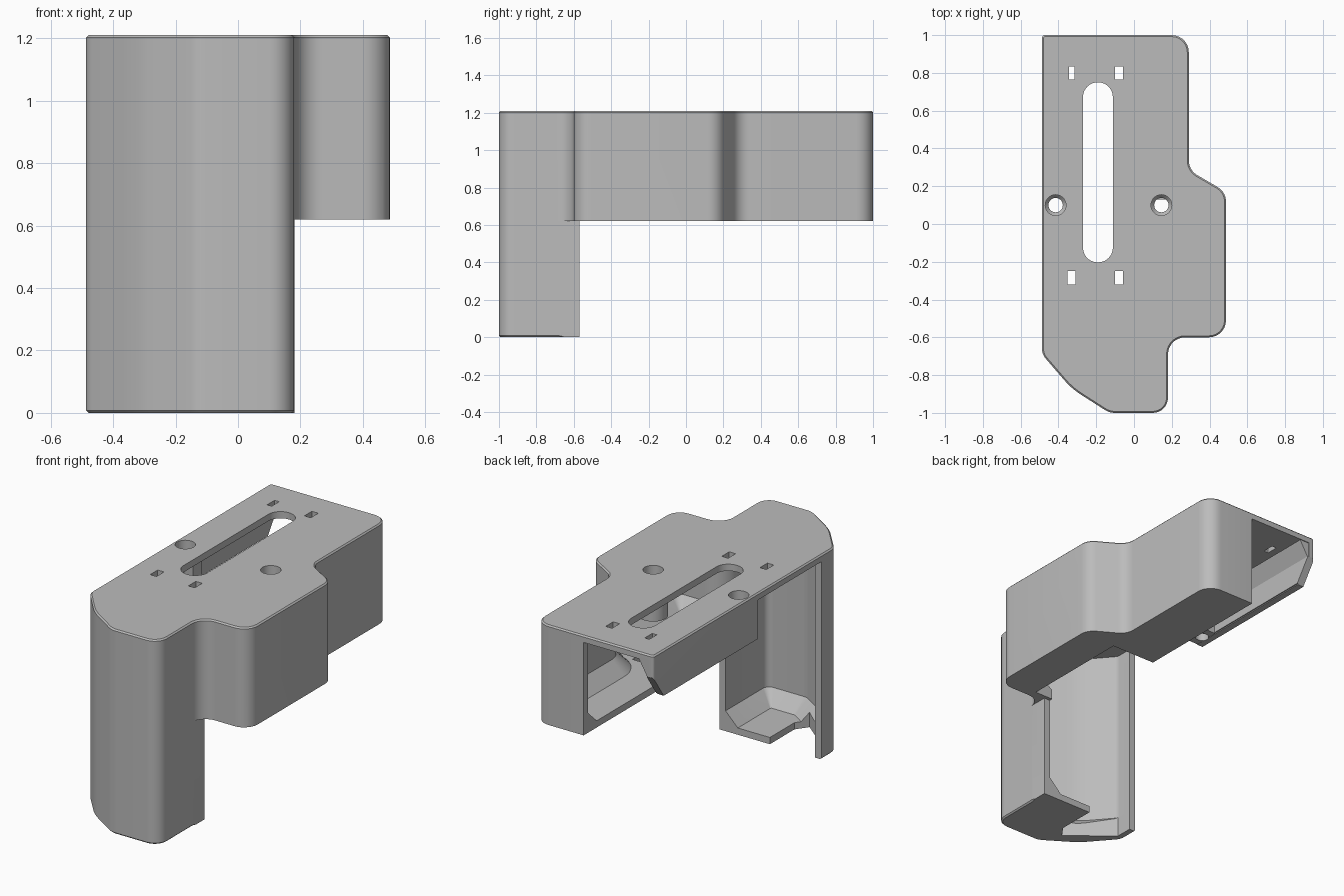
import bpy, bmesh, math
from mathutils import Vector

if "Cube" in bpy.data.objects:
    bpy.data.objects.remove(bpy.data.objects["Cube"])

gray = bpy.data.materials.new("plain_gray")
gray.use_nodes = True
COLOR = (0.5, 0.5, 0.5, 1)
gray.diffuse_color = COLOR
gray.node_tree.nodes["Principled BSDF"].inputs["Base Color"].default_value = COLOR


def rounded(corners, inset=0.0, steps=7):
    """Counter-clockwise outline of (x, y, radius) corners, moved inward and filleted."""
    n = len(corners)
    pts = [Vector(c[:2]) for c in corners]
    dirs = [(pts[(i + 1) % n] - pts[i]).normalized() for i in range(n)]
    out = []
    for i, corner in enumerate(corners):
        a, b = dirs[i - 1], dirs[i]
        na, nb = Vector((-a.y, a.x)), Vector((-b.y, b.x))
        p = pts[i] + (na + nb) * inset / (1 + na.dot(nb))
        turn = math.atan2(a.cross(b), a.dot(b))
        side = 1 if turn > 0 else -1
        r = max(corner[2] - side * inset, 0.008)
        center = p + (na + nb) * side * r / (1 + na.dot(nb))
        for k in range(steps + 1):
            ang = turn * k / steps
            n0 = -na * side * r
            c, s = math.cos(ang), math.sin(ang)
            out.append(center + Vector((n0.x * c - n0.y * s, n0.x * s + n0.y * c)))
    return out


def loft(name, layers, place=lambda p, h: (p[0], p[1], h)):
    """Closed solid through matching (points, height) layers."""
    bm = bmesh.new()
    rings = [[bm.verts.new(place(p, h)) for p in pts] for pts, h in layers]
    bm.faces.new(rings[0][::-1])
    bm.faces.new(rings[-1])
    n = len(rings[0])
    for low, high in zip(rings, rings[1:]):
        for i in range(n):
            j = (i + 1) % n
            bm.faces.new((low[i], low[j], high[j], high[i]))
    bmesh.ops.recalc_face_normals(bm, faces=bm.faces[:])
    mesh = bpy.data.meshes.new(name)
    bm.to_mesh(mesh)
    bm.free()
    mesh.materials.append(gray)
    obj = bpy.data.objects.new(name, mesh)
    bpy.context.collection.objects.link(obj)
    return obj


def prism(name, pts, low, high):
    return loft(name, [(pts, low), (pts, high)])


def box(name, x0, x1, y0, y1, z0, z1):
    return prism(name, [(x0, y0), (x1, y0), (x1, y1), (x0, y1)], z0, z1)


def circle(x, y, r):
    return [(x + r * math.cos(k * math.tau / 32), y + r * math.sin(k * math.tau / 32))
            for k in range(32)]


def combine(target, tool, operation="DIFFERENCE"):
    tool.hide_render = True
    mod = target.modifiers.new(tool.name, "BOOLEAN")
    mod.operation, mod.solver, mod.object = operation, "EXACT", tool
    bpy.context.view_layer.objects.active = target
    bpy.ops.object.modifier_apply(modifier=mod.name)
    bpy.data.objects.remove(tool)


TOP, STEP, WALL = 1.21, 0.62, 0.04
INNER = TOP - WALL
outline = [(0.18, -1, 0.08), (0.18, -0.6, 0.09), (0.487, -0.6, 0.09), (0.487, 0.17, 0.09),
           (0.29, 0.285, 0.09), (0.29, 1, 0.09), (-0.487, 1, 0.015), (-0.487, -0.69, 0.08),
           (-0.33, -0.872, 0.4), (-0.13, -1, 0.1)]
leg_outline = [outline[0], (0.18, -0.4, 0.01), (-0.487, -0.4, 0.01)] + outline[7:]

# Outer body with softened rims
body = loft("cover_shell", [(rounded(outline, 0.008), 0), (rounded(outline), 0.008),
                            (rounded(outline), TOP - 0.008), (rounded(outline, 0.008), TOP)])
combine(body, box("under_cut", -1, 1, -0.57, 2, -1, STEP))
combine(body, box("side_cut", 0.181, 1, -0.9, 0, -1, STEP))

# Hollow interior with sloped floors
combine(body, loft("upper_cavity", [(rounded(outline, 0.12), STEP + WALL),
                                    (rounded(outline, WALL), STEP + 0.12),
                                    (rounded(outline, WALL), INNER)]))
combine(body, loft("leg_cavity", [(rounded(leg_outline, 0.12), WALL),
                                  (rounded(leg_outline, WALL), 0.12),
                                  (rounded(leg_outline, WALL), INNER - 0.1)]))
combine(body, box("leg_back_opening", -0.447, 0.14, -0.6, -0.4, 0.12, INNER - 0.1))

# Open side, back and underside
combine(body, box("side_opening", -1, -0.4, -0.57, 0.02, 0.5, INNER))
combine(body, box("lip_bottom_cut", -1, -0.03, -0.57, 2, 0.5, 0.94))
combine(body, box("back_opening", -0.447, -0.03, 0.7, 2, 0.5, INNER))
combine(body, box("floor_opening", -0.3, 0.26, -0.55, 0.13, 0.5, 0.8))
notch = [(-0.445, -0.4), (-0.445, -0.67), (-0.2, -0.87), (-0.15, -0.8), (-0.15, -0.4)]
combine(body, prism("leg_floor_notch", notch, -0.1, 0.3))

# Sloped reinforcement along the side lip
rib = [(-0.47, 1.19), (-0.39, 1.19), (-0.39, 1.165), (-0.44, 1.08), (-0.44, 0.945), (-0.47, 0.945)]
combine(body, loft("lip_rib", [(rib, 0.025), (rib, 0.995)],
                   lambda p, h: (p[0], h, p[1])), "UNION")

# Screw bosses
tab = [(-0.475, 0.022), (-0.37, 0.022), (-0.335, 0.06), (-0.335, 0.14), (-0.37, 0.18), (-0.475, 0.18)]
combine(body, prism("side_boss", tab, 0.942, 1.19), "UNION")
combine(body, prism("center_boss", circle(0.145, 0.1, 0.08), 0.94, 1.19), "UNION")

# Slanted back end of the lip
wedge = [(1.1, 1.08), (1.0, 1.08), (0.9, 0.935), (0.9, 0.8), (1.1, 0.8)]
combine(body, loft("lip_end_cut", [(wedge, -0.6), (wedge, -0.2)],
                   lambda p, h: (h, p[0], p[1])))

# Countersunk screw holes
for x in (-0.415, 0.145):
    combine(body, loft("screw_hole", [(circle(x, 0.1, 0.038), 0.8), (circle(x, 0.1, 0.038), 1.13),
                                      (circle(x, 0.1, 0.055), 1.15), (circle(x, 0.1, 0.055), 1.3)]))

# Long slot and four small windows
slot = [(-0.27, -0.203, 0.078), (-0.112, -0.203, 0.078), (-0.112, 0.75, 0.078), (-0.27, 0.75, 0.078)]
combine(body, prism("long_slot", rounded(slot, 0, 10), 1.1, 1.3))
for x, y, half in ((-0.33, 0.8, 0.015), (-0.08, 0.8, 0.021), (-0.33, -0.285, 0.021), (-0.08, -0.285, 0.021)):
    combine(body, box("window", x - half, x + half, y - 0.035, y + 0.035, 1.05, 1.3))

bpy.ops.object.select_all(action="DESELECT")
body.select_set(True)
bpy.context.view_layer.objects.active = body
bpy.ops.object.shade_smooth_by_angle(angle=math.radians(25))
